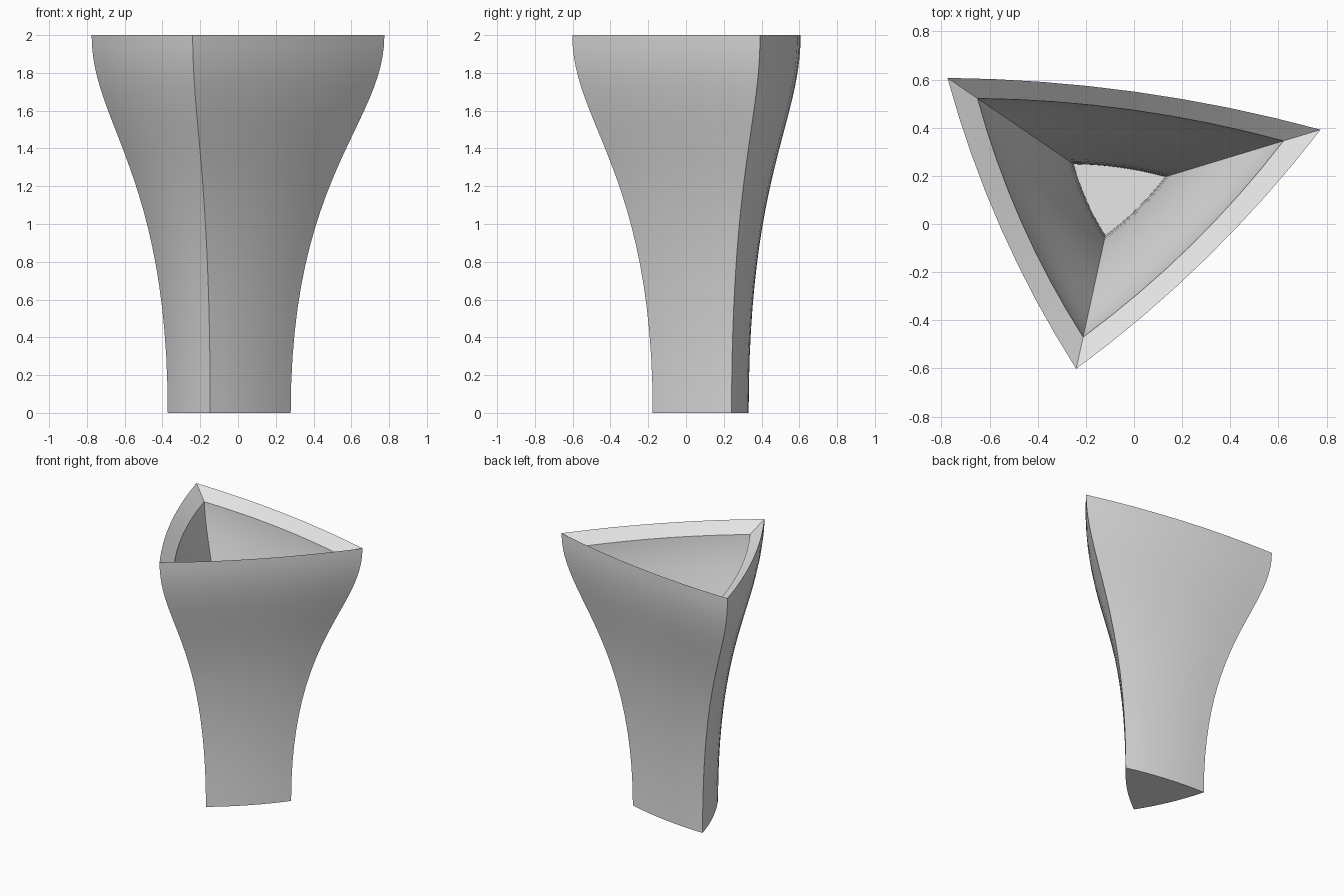
import bpy
import bmesh
import math
from mathutils import Vector

cube = bpy.data.objects.get("Cube")
if cube:
    bpy.data.objects.remove(cube, do_unlink=True)

HEIGHT = 2.0
WALL = 0.075        # wall, floor and lip thickness
INRADIUS = 0.43     # distance from the centre to a side at the top
SIDE_STEPS = 8
RISE_STEPS = 24
BULGE = 0.05
CORNERS = [Vector((-0.775, 0.607)), Vector((-0.24, -0.602)), Vector((0.775, 0.392))]
CENTRE = sum(CORNERS, Vector((0, 0))) / 3


def rounded_triangle():
    """Outline of the mouth: three corners joined by gently bowed sides."""
    points = []
    for i, a in enumerate(CORNERS):
        b = CORNERS[(i + 1) % 3]
        side = (b - a).normalized()
        outward = Vector((side.y, -side.x))
        if outward.dot((a + b) / 2 - CENTRE) < 0:
            outward = -outward
        for k in range(SIDE_STEPS):
            t = k / SIDE_STEPS
            points.append(a.lerp(b, t) + outward * BULGE * 4 * t * (1 - t))
    return points


def flare(t):
    """Scale and height along the S-shaped rise of the wall."""
    scale = 0.42 + 0.58 * (3 * t * t - 2 * t ** 3)
    z = 3 * (1 - t) ** 2 * t * 1.27 + 3 * (1 - t) * t * t * 1.53 + HEIGHT * t ** 3
    return Vector((scale, z))


# Wall profile: up the outside, over the sloping lip, down the inside
outer = [flare(i / RISE_STEPS) for i in range(RISE_STEPS + 1)]
inner = [Vector((0.245, WALL))]
for i in range(1, RISE_STEPS):
    slope = flare((i + 0.5) / RISE_STEPS) - flare((i - 0.5) / RISE_STEPS)
    run, rise = slope.x * INRADIUS, slope.y
    length = math.hypot(run, rise)
    p = outer[i] + Vector((-rise / length * WALL / INRADIUS, run / length * WALL))
    if 2 * WALL < p.y < HEIGHT - 1.4 * WALL:
        inner.append(p)
inner.append(Vector((0.82, HEIGHT - WALL)))
profile = outer + inner[::-1]

# Loft the triangle along the profile and close both floors
bm = bmesh.new()
outline = rounded_triangle()
rings = []
for scale, z in profile:
    ring = [bm.verts.new((*(CENTRE + (p - CENTRE) * scale), z)) for p in outline]
    rings.append(ring)
count = len(outline)
for low, high in zip(rings, rings[1:]):
    for i in range(count):
        j = (i + 1) % count
        bm.faces.new((low[i], low[j], high[j], high[i]))
bm.faces.new(rings[0])
bm.faces.new(rings[-1])
bmesh.ops.recalc_face_normals(bm, faces=bm.faces)

mesh = bpy.data.meshes.new("vase")
bm.to_mesh(mesh)
bm.free()

# Plain grey material
grey = bpy.data.materials.new("light grey")
grey.use_nodes = True
colour = (0.8, 0.8, 0.8, 1)
grey.diffuse_color = colour
for node in grey.node_tree.nodes:
    if node.type == "BSDF_PRINCIPLED":
        node.inputs["Base Color"].default_value = colour
mesh.materials.append(grey)

vase = bpy.data.objects.new("vase", mesh)
bpy.context.collection.objects.link(vase)
bpy.ops.object.select_all(action="DESELECT")
vase.select_set(True)
bpy.context.view_layer.objects.active = vase
bpy.ops.object.shade_smooth_by_angle(angle=math.radians(30))
